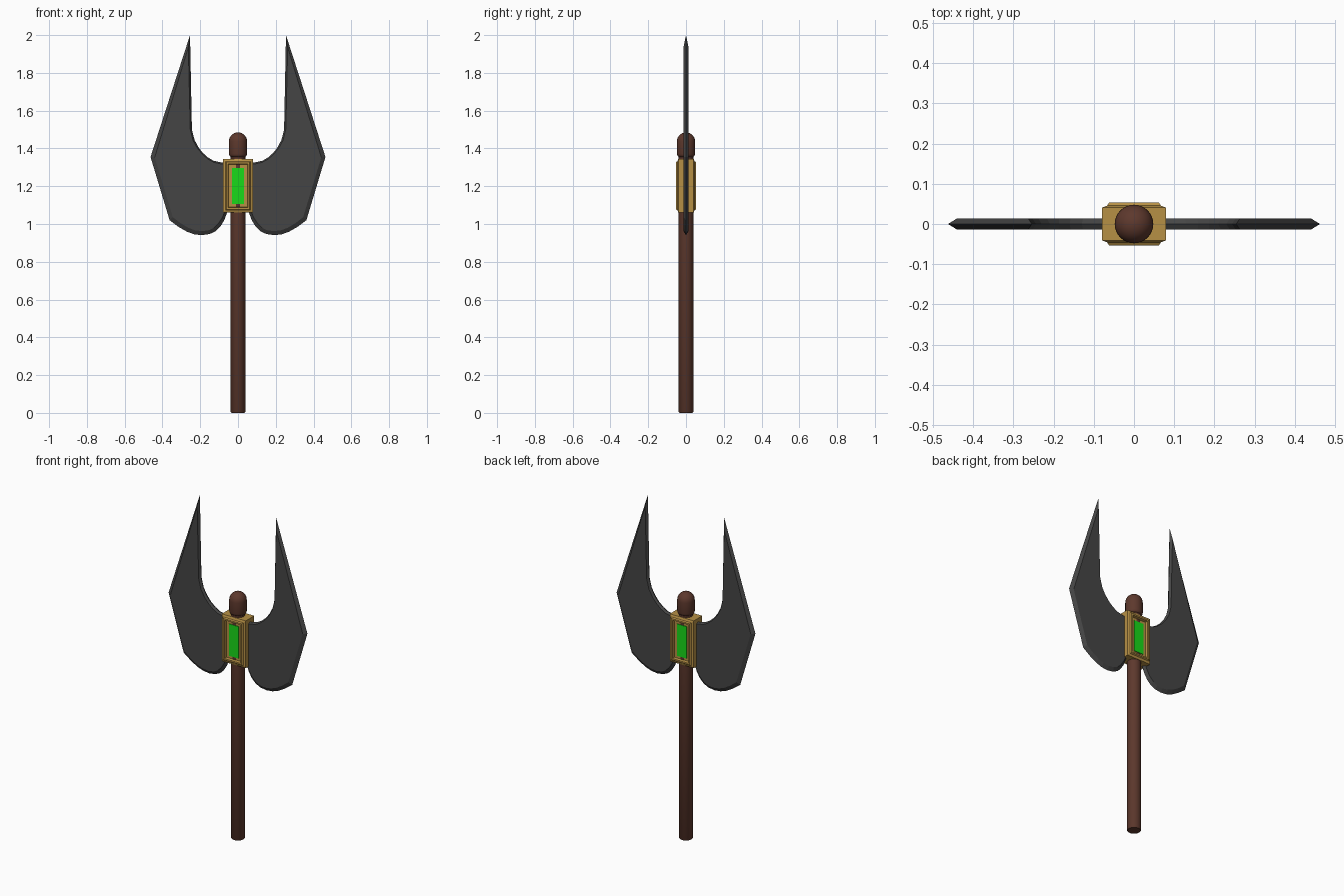
import bpy, bmesh, math
from mathutils import Vector

if "Cube" in bpy.data.objects:
    bpy.data.objects.remove(bpy.data.objects["Cube"])


def material(name, rgb):
    m = bpy.data.materials.new(name)
    m.diffuse_color = (*rgb, 1)
    m.use_nodes = True
    m.node_tree.nodes["Principled BSDF"].inputs["Base Color"].default_value = m.diffuse_color
    return m


WOOD = material("wood", (0.11, 0.04, 0.026))
STEEL = material("steel", (0.06, 0.06, 0.06))
GOLD = material("gold", (0.47, 0.28, 0.06))
GREEN = material("green", (0.01, 0.7, 0.01))


def finish(name, bm, mat, smooth=False):
    bmesh.ops.recalc_face_normals(bm, faces=bm.faces)
    mesh = bpy.data.meshes.new(name)
    bm.to_mesh(mesh)
    bm.free()
    mesh.materials.append(mat)
    ob = bpy.data.objects.new(name, mesh)
    bpy.context.collection.objects.link(ob)
    if smooth:
        bpy.ops.object.select_all(action='DESELECT')
        ob.select_set(True)
        bpy.context.view_layer.objects.active = ob
        bpy.ops.object.shade_smooth_by_angle(angle=math.radians(40))
    return ob


def lathe(name, profile, mat, n=32):
    bm = bmesh.new()
    rings = [[bm.verts.new((r * math.cos(2 * math.pi * i / n), r * math.sin(2 * math.pi * i / n), z))
              for i in range(n)] for r, z in profile]
    for a, b in zip(rings, rings[1:]):
        for i in range(n):
            j = (i + 1) % n
            bm.faces.new((a[i], a[j], b[j], b[i]))
    bm.faces.new(rings[0])
    bm.faces.new(rings[-1])
    return finish(name, bm, mat, True)


def box(bm, sx, sy, z0, z1):
    geo = bmesh.ops.create_cube(bm, size=1)
    for v in geo["verts"]:
        v.co = Vector((v.co.x * sx, v.co.y * sy, (z0 + z1) / 2 + v.co.z * (z1 - z0)))


# Handle and rounded knob
lathe("handle", [(0.035, 0), (0.039, 0.005), (0.039, 1.37)], WOOD)
dome = [(0.048 * math.cos(t * math.pi / 16), 1.437 + 0.048 * math.sin(t * math.pi / 16)) for t in range(8)]
lathe("knob", [(0.038, 1.355), (0.045, 1.36), (0.048, 1.37)] + dome + [(0.001, 1.485)], WOOD)

# Gold socket: framed, recessed panel on front and back
bm = bmesh.new()
box(bm, 0.16, 0.081, 1.06, 1.345)
bm.normal_update()
for face in [f for f in bm.faces if abs(f.normal.y) > 0.9]:
    out = face.normal.copy()
    for inset, push in ((0.013, 0.005), (0.005, 0.0075), (0.009, 0), (0.003, -0.016)):
        bmesh.ops.inset_region(bm, faces=[face], thickness=inset, use_even_offset=True)
        for v in face.verts:
            v.co += out * push
finish("socket", bm, GOLD)

# Green inlay showing on both faces
bm = bmesh.new()
box(bm, 0.064, 0.082, 1.105, 1.297)
finish("inlay", bm, GREEN)

# Blades: sharp rim at y = 0, flat cheeks on the inset outline
RIM = [(0.03, 1.325), (0.085, 1.325), (0.13, 1.335), (0.16, 1.353), (0.187, 1.377), (0.21, 1.407),
       (0.23, 1.445), (0.244, 1.5), (0.254, 2.0), (0.463, 1.355), (0.362, 1.02),
       (0.315, 0.985), (0.27, 0.959), (0.23, 0.945), (0.19, 0.941), (0.15, 0.947),
       (0.118, 0.962), (0.093, 0.987), (0.073, 1.02), (0.058, 1.06), (0.03, 1.09)]
CHEEK = [(0.03, 1.317), (0.085, 1.317), (0.127, 1.326), (0.158, 1.343), (0.187, 1.367), (0.216, 1.402),
         (0.238, 1.442), (0.253, 1.5), (0.263, 1.935), (0.441, 1.353), (0.345, 1.036),
         (0.305, 1.005), (0.264, 0.98), (0.228, 0.967), (0.19, 0.962), (0.155, 0.967),
         (0.127, 0.98), (0.104, 1.002), (0.086, 1.03), (0.068, 1.067), (0.03, 1.1)]
for side, s in (("right", 1), ("left", -1)):
    bm = bmesh.new()
    rim = [bm.verts.new((s * x, 0, z)) for x, z in RIM]
    for y in (-0.0135, 0.0135):
        cheek = [bm.verts.new((s * x, y, z)) for x, z in CHEEK]
        bm.faces.new(cheek)
        for i in range(len(rim)):
            j = (i + 1) % len(rim)
            bm.faces.new((rim[i], rim[j], cheek[j], cheek[i]))
    finish(side + "_blade", bm, STEEL)
